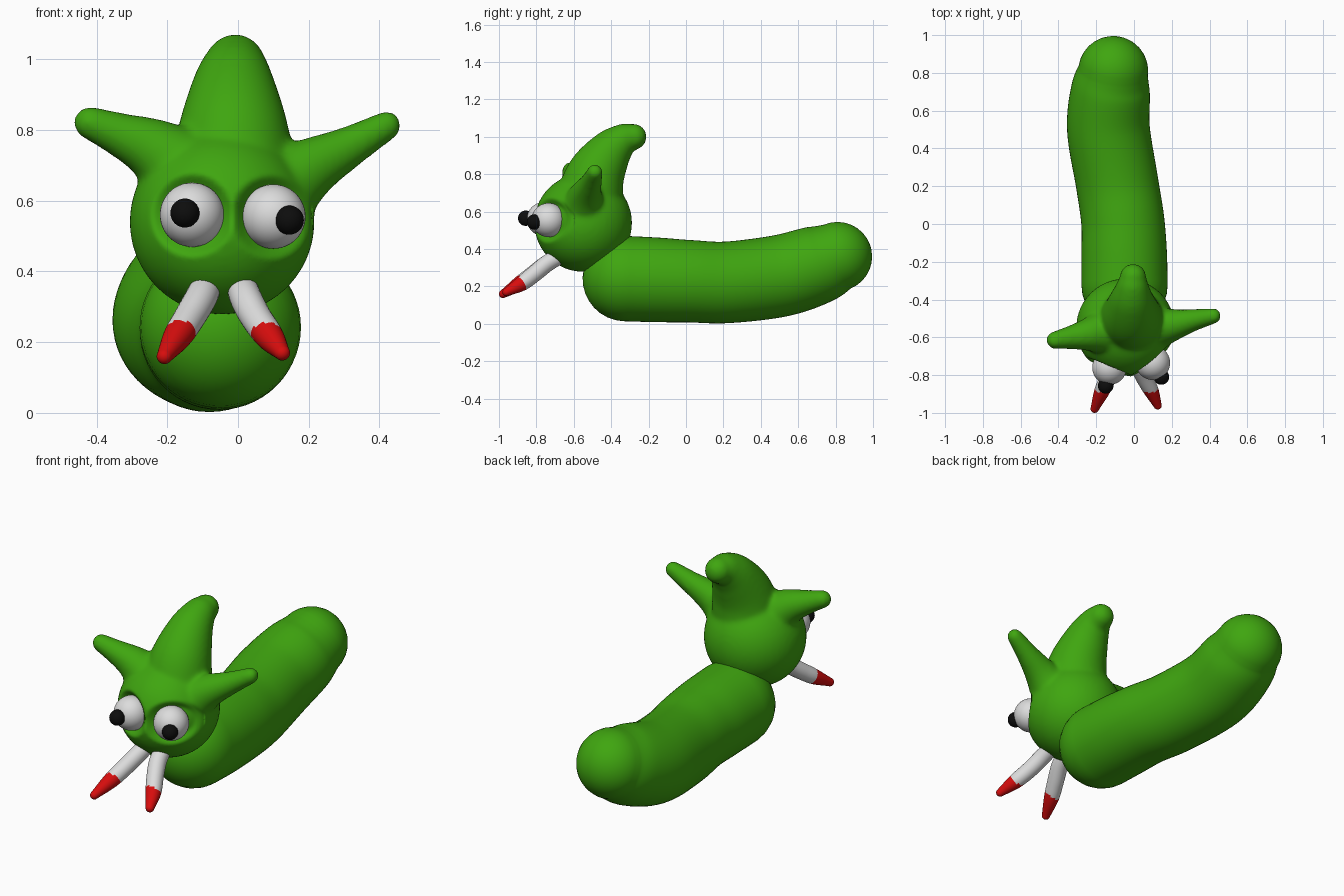
import bpy, bmesh, math
from mathutils import Vector

if "Cube" in bpy.data.objects:
    bpy.data.objects.remove(bpy.data.objects["Cube"])


def material(name, rgb):
    m = bpy.data.materials.new(name)
    m.diffuse_color = (*rgb, 1)
    m.use_nodes = True
    m.node_tree.nodes["Principled BSDF"].inputs["Base Color"].default_value = m.diffuse_color
    return m


GREEN = material("leaf green", (0.05, 0.38, 0.005))
WHITE = material("white", (0.72, 0.72, 0.72))
RED = material("red", (0.68, 0.004, 0.004))
BLACK = material("black", (0.004, 0.004, 0.004))


def finish(name, bm, *mats):
    bmesh.ops.recalc_face_normals(bm, faces=bm.faces[:])
    me = bpy.data.meshes.new(name)
    bm.to_mesh(me)
    bm.free()
    for m in mats:
        me.materials.append(m)
    me.shade_smooth()
    ob = bpy.data.objects.new(name, me)
    bpy.context.collection.objects.link(ob)
    return ob


def catmull(p0, p1, p2, p3, t):
    return 0.5 * (2 * p1 + (p2 - p0) * t + (2 * p0 - 5 * p1 + 4 * p2 - p3) * t * t
                  + (3 * p1 - p0 - 3 * p2 + p3) * t ** 3)


def add_tube(bm, pts, ref, sides=40, steps=8, caps=8):
    """Round-ended tube through (x, y, z, radius) points."""
    p = [Vector(q) for q in pts]
    p = [2 * p[0] - p[1]] + p + [2 * p[-1] - p[-2]]
    path = [catmull(*p[i:i + 4], s / steps) for i in range(len(p) - 3) for s in range(steps)]
    path.append(p[-2])
    pos = [q.to_3d() for q in path]
    tan = [(pos[min(i + 1, len(pos) - 1)] - pos[max(i - 1, 0)]).normalized()
           for i in range(len(pos))]
    stations = [(c, t, q[3]) for c, t, q in zip(pos, tan, path)]

    def cap(c, t, r, sign):
        return [(c + t * (sign * r * math.sin(a)), t, r * math.cos(a))
                for a in (math.pi / 2 * k / caps for k in range(1, caps))]
    c0, t0, r0 = stations[0]
    c1, t1, r1 = stations[-1]
    stations = cap(c0, t0, r0, -1)[::-1] + stations + cap(c1, t1, r1, 1)
    rings = []
    for c, t, r in stations:
        u = Vector(ref).cross(t).normalized()
        v = t.cross(u)
        rings.append([bm.verts.new(c + r * (u * math.cos(a) + v * math.sin(a)))
                      for a in (math.tau * k / sides for k in range(sides))])
    for a, b in zip(rings, rings[1:]):
        for k in range(sides):
            n = (k + 1) % sides
            bm.faces.new((a[k], a[n], b[n], b[k]))
    for ring, tip in ((rings[0], c0 - t0 * r0), (rings[-1], c1 + t1 * r1)):
        pole = bm.verts.new(tip)
        for k in range(sides):
            bm.faces.new((ring[k], ring[(k + 1) % sides], pole))


def add_ball(bm, centre, radius):
    made = bmesh.ops.create_uvsphere(bm, u_segments=40, v_segments=24, radius=radius)
    bmesh.ops.translate(bm, verts=made["verts"], vec=centre)


# Long curved body
bm = bmesh.new()
add_tube(bm, [(-0.05, -0.325, 0.242, 0.228), (-0.052, -0.15, 0.235, 0.226),
              (-0.06, 0.02, 0.228, 0.22), (-0.09, 0.22, 0.222, 0.218),
              (-0.135, 0.5, 0.256, 0.219), (-0.125, 0.70, 0.315, 0.21),
              (-0.11, 0.81, 0.36, 0.185)], (0, 0, 1), sides=56)
finish("body", bm, GREEN)

# Head with crest and two ears, fused into one soft skin
EYES = {"left": (-0.13, -0.76, 0.56), "right": (0.10, -0.735, 0.555)}
bm = bmesh.new()
add_ball(bm, (-0.045, -0.55, 0.54), 0.262)
add_tube(bm, [(-0.015, -0.52, 0.66, 0.18), (-0.013, -0.48, 0.80, 0.157),
              (-0.012, -0.405, 0.92, 0.12), (-0.008, -0.335, 0.982, 0.09),
              (-0.005, -0.28, 1.0, 0.07)], (1, 0, 0))
add_tube(bm, [(-0.15, -0.57, 0.68, 0.13), (-0.24, -0.585, 0.745, 0.09),
              (-0.33, -0.60, 0.785, 0.064), (-0.418, -0.615, 0.82, 0.047)], (0, 1, 0))
add_tube(bm, [(0.10, -0.55, 0.62, 0.13), (0.20, -0.535, 0.69, 0.088),
              (0.31, -0.51, 0.75, 0.06), (0.42, -0.487, 0.812, 0.042)], (0, 1, 0))
head = finish("head", bm, GREEN)
rm = head.modifiers.new("fuse", "REMESH")
rm.mode, rm.voxel_size, rm.use_smooth_shade = "VOXEL", 0.011, True
sm = head.modifiers.new("soften", "SMOOTH")
sm.factor, sm.iterations = 0.5, 14
bpy.context.view_layer.objects.active = head
for mod in ("fuse", "soften"):
    bpy.ops.object.modifier_apply(modifier=mod)

# Soft eye sockets pressed into the face
for v in head.data.vertices:
    if v.co.y < -0.6:
        for ex, _, ez in EYES.values():
            d = math.hypot(v.co.x - ex, v.co.z - ez) / 0.125
            if d < 1:
                s = min(1, (1 - d) / 0.45)
                v.co.y += 0.05 * s * s * (3 - 2 * s)
head.data.shade_smooth()

# Eyes and pupils
PUPILS = {"left": (-0.15, -0.857, 0.565), "right": (0.145, -0.81, 0.545)}
for side in EYES:
    bm = bmesh.new()
    add_ball(bm, EYES[side], 0.091)
    finish(side + "_eye", bm, WHITE)
    bm = bmesh.new()
    add_ball(bm, PUPILS[side], 0.041)
    finish(side + "_pupil", bm, BLACK)

# Curved tusks with red tips
TUSKS = {
    "left": [(-0.085, -0.66, 0.37, 0.042), (-0.105, -0.74, 0.325, 0.045),
             (-0.14, -0.82, 0.265, 0.044), (-0.172, -0.89, 0.215, 0.04),
             (-0.208, -0.978, 0.16, 0.022)],
    "right": [(0.008, -0.66, 0.37, 0.042), (0.022, -0.74, 0.325, 0.045),
              (0.052, -0.81, 0.268, 0.044), (0.09, -0.88, 0.215, 0.04),
              (0.125, -0.96, 0.17, 0.022)]}
for side, pts in TUSKS.items():
    bm = bmesh.new()
    add_tube(bm, pts, (1, 0, 0), sides=28)
    for f in bm.faces:
        c = f.calc_center_median()
        f.material_index = int(c.z - c.y * 0.0 < 0.5 and
                               (c.z - 0.22) * 0.6 - (-0.87 - c.y) < 0)
    finish(side + "_tusk", bm, WHITE, RED)
